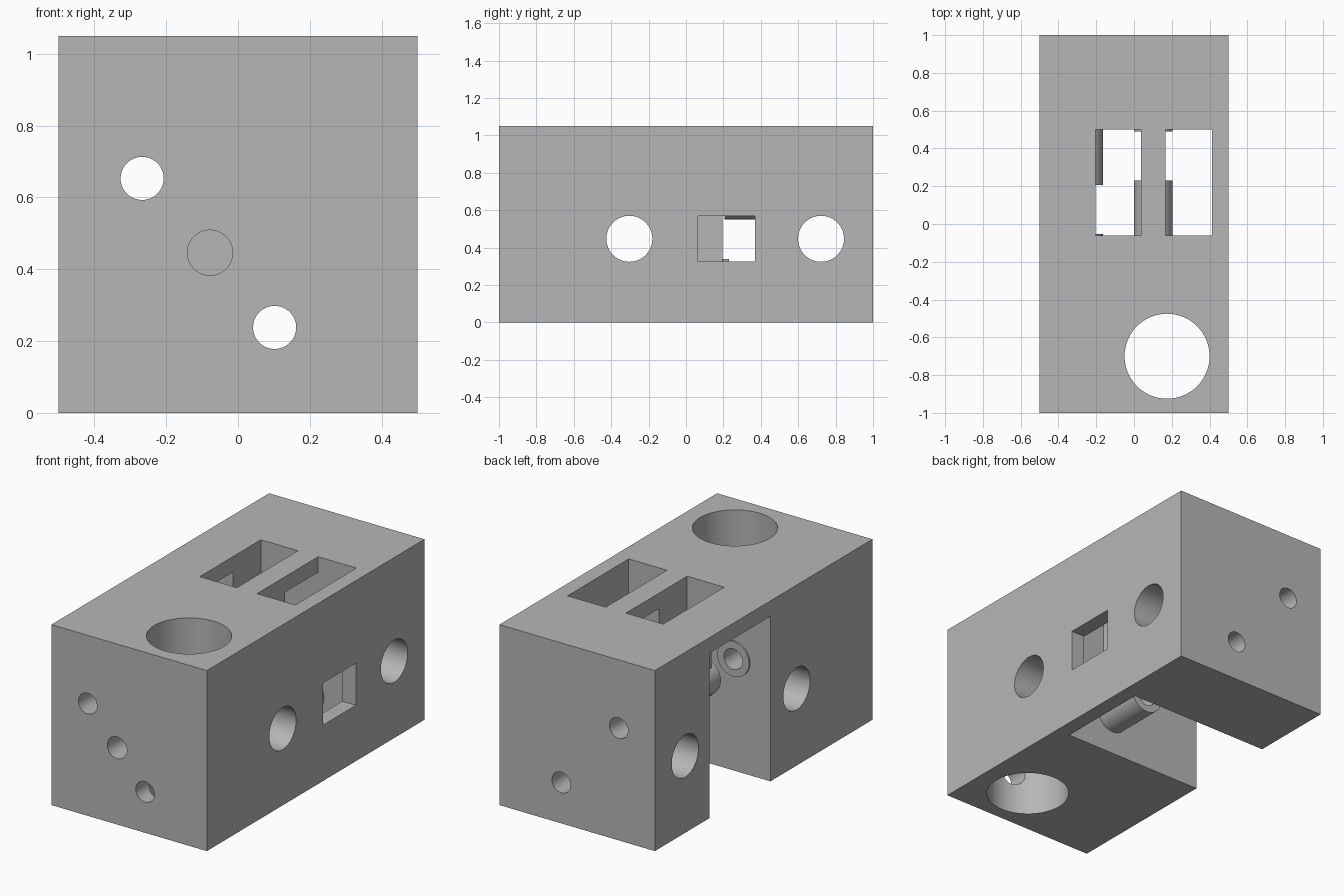
import bpy
import math
from mathutils import Matrix

if "Cube" in bpy.data.objects:
    bpy.data.objects.remove(bpy.data.objects["Cube"])

grey = bpy.data.materials.new("matte_grey")
grey.diffuse_color = (0.47, 0.47, 0.47, 1)
grey.use_nodes = True
grey.node_tree.nodes["Principled BSDF"].inputs["Base Color"].default_value = grey.diffuse_color


def box(name, x, y, z):
    bpy.ops.mesh.primitive_cube_add(size=1)
    o = bpy.context.object
    o.name = name
    size = (x[1] - x[0], y[1] - y[0], z[1] - z[0])
    mid = ((x[0] + x[1]) / 2, (y[0] + y[1]) / 2, (z[0] + z[1]) / 2)
    o.data.transform(Matrix.Translation(mid) @ Matrix.Diagonal((*size, 1)))
    return o


def rod(name, axis, a, b, r, span):
    """Cylinder along an axis; a and b are the two other coordinates."""
    bpy.ops.mesh.primitive_cylinder_add(vertices=64, radius=r, depth=span[1] - span[0])
    o = bpy.context.object
    o.name = name
    m = (span[0] + span[1]) / 2
    if axis == "X":
        mat = Matrix.Translation((m, a, b)) @ Matrix.Rotation(math.pi / 2, 4, "Y")
    elif axis == "Y":
        mat = Matrix.Translation((a, m, b)) @ Matrix.Rotation(math.pi / 2, 4, "X")
    else:
        mat = Matrix.Translation((a, b, m))
    o.data.transform(mat)
    return o


def combine(base, tool, op):
    mod = base.modifiers.new(op, "BOOLEAN")
    mod.operation = op
    mod.solver = "EXACT"
    mod.object = tool
    bpy.context.view_layer.objects.active = base
    bpy.ops.object.modifier_apply(modifier=mod.name)
    bpy.data.objects.remove(tool)


# Main block with the side-and-bottom notch and the two top slots
block = box("mount_block", (-0.5, 0.5), (-1, 1), (0, 1.05))
combine(block, box("notch", (-0.6, 0.412), (-0.062, 0.5), (-0.1, 0.96)), "DIFFERENCE")
for x in ((-0.203, 0.036), (0.166, 0.412)):
    combine(block, box("slot", x, (-0.062, 0.5), (0.9, 1.15)), "DIFFERENCE")

# Guide tubes, each hung from a rib, with a low ring on the opposite wall
guides = (
    (0.102, 0.238, (-0.15, 0.23), (-0.11, 0.195), (0.036, 0.166), (0.49, 0.55)),
    (-0.267, 0.653, (0.207, 0.6), (0.242, 0.55), (-0.333, -0.203), (-0.11, -0.052)),
)
for x, z, tube, rib_y, rib_x, ring in guides:
    combine(block, box("rib", rib_x, rib_y, (z, 1.0)), "UNION")
    combine(block, rod("guide_tube", "Y", x, z, 0.102, tube), "UNION")
    combine(block, rod("ring", "Y", x, z, 0.102, ring), "UNION")

# Round bores: lengthwise, crosswise and the large vertical one
for x, z, r, end in ((0.102, 0.238, 0.06, 1.1), (-0.267, 0.653, 0.06, 1.1),
                     (-0.078, 0.446, 0.063, 0.0)):
    combine(block, rod("long_bore", "Y", x, z, r, (-1.1, end)), "DIFFERENCE")
for y in (-0.303, 0.722):
    combine(block, rod("cross_bore", "X", y, 0.447, 0.123, (-0.6, 0.6)), "DIFFERENCE")
combine(block, rod("main_bore", "Z", 0.175, -0.7, 0.225, (-0.1, 1.15)), "DIFFERENCE")

# Rectangular window in the right wall
combine(block, box("window", (0.35, 0.6), (0.065, 0.37), (0.325, 0.57)), "DIFFERENCE")

block.data.materials.clear()
block.data.materials.append(grey)
for p in block.data.polygons:
    p.material_index = 0
bpy.ops.object.select_all(action="DESELECT")
block.select_set(True)
bpy.context.view_layer.objects.active = block
bpy.ops.object.shade_smooth_by_angle(angle=math.radians(30))
